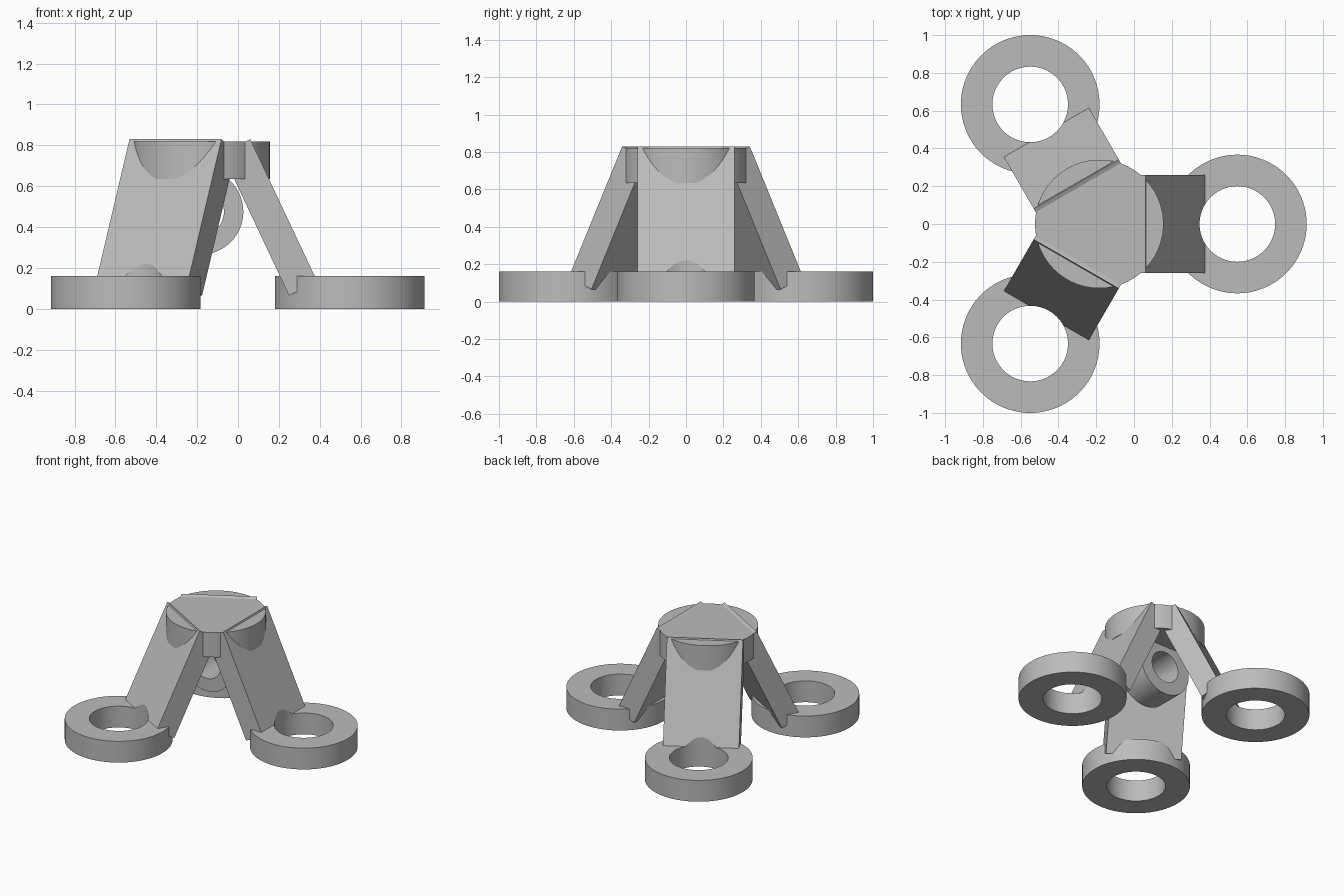
import bpy, bmesh, math
from mathutils import Matrix, Vector

if "Cube" in bpy.data.objects:
    bpy.data.objects.remove(bpy.data.objects["Cube"])

CX = -0.184          # hub axis
REACH = 0.731        # hub axis to foot centre
SEG = 96

gray = bpy.data.materials.new("plain gray")
gray.diffuse_color = (0.5, 0.5, 0.5, 1)
gray.use_nodes = True
gray.node_tree.nodes["Principled BSDF"].inputs["Base Color"].default_value = gray.diffuse_color


def make_object(name, bm, matrix=Matrix(), smooth=True):
    bmesh.ops.recalc_face_normals(bm, faces=bm.faces[:])
    mesh = bpy.data.meshes.new(name)
    bm.to_mesh(mesh)
    bm.free()
    mesh.transform(matrix)
    mesh.materials.append(gray)
    ob = bpy.data.objects.new(name, mesh)
    bpy.context.collection.objects.link(ob)
    if smooth:
        bpy.ops.object.select_all(action='DESELECT')
        ob.select_set(True)
        bpy.context.view_layer.objects.active = ob
        bpy.ops.object.shade_smooth_by_angle(angle=math.radians(30))
    return ob


def lathe(name, profile, matrix, closed=True):
    """Spin an (r, z) outline around the z axis."""
    bm = bmesh.new()
    rings = [[bm.verts.new((r * math.cos(a), r * math.sin(a), z)) for r, z in profile]
             for a in (math.tau * i / SEG for i in range(SEG))]
    n = len(profile)
    for i in range(SEG):
        a, b = rings[i], rings[(i + 1) % SEG]
        for j in range(n if closed else n - 1):
            k = (j + 1) % n
            bm.faces.new((a[j], b[j], b[k], a[k]))
    if not closed:
        bm.faces.new([r[0] for r in rings])
        bm.faces.new([r[-1] for r in rings])
    return make_object(name, bm, matrix)


def tube(name, outer, inner, z0, z1, matrix):
    return lathe(name, [(outer, z0), (outer, z1), (inner, z1), (inner, z0)], matrix)


# Round hub on top
hub_axis = Matrix.Translation((CX, 0, 0))
lathe("hub", [(0.34, 0.635), (0.34, 0.82)], hub_axis, closed=False)

# Eyelet hanging beneath the hub, with its hole along y
tube("hanging_eyelet", 0.21, 0.115, -0.11, 0.11,
     Matrix.Translation((CX, 0, 0.475)) @ Matrix.Rotation(math.radians(90), 4, 'X'))

# Three sloping legs, each ending in a ring foot
top = Vector((0.06 - CX, 0, 0.83))
end = Vector((0.389 - CX, 0, 0.131))
along = (end - top).normalized()
inward = Vector((along.z, 0, -along.x)) * 0.154
for i, label in enumerate(("right", "back", "front")):
    place = hub_axis @ Matrix.Rotation(math.tau * i / 3, 4, 'Z')
    foot = place @ Matrix.Translation((REACH, 0, 0))
    tube(label + "_foot_ring", 0.367, 0.2, 0, 0.16, foot)

    # Flat slab leg
    bm = bmesh.new()
    sides = [[bm.verts.new(p + Vector((0, y, 0)))
              for p in (top, end, end + inward, top + inward)] for y in (-0.26, 0.26)]
    for side in sides:
        bm.faces.new(side)
    for j in range(4):
        k = (j + 1) % 4
        bm.faces.new((sides[0][j], sides[0][k], sides[1][k], sides[1][j]))
    leg = make_object(label + "_leg", bm, place, smooth=False)

    # Bolt clearance cut through the leg
    cutter = lathe(label + "_hole_cutter", [(0.2, -0.3), (0.2, 1.2)], foot, closed=False)
    cutter.hide_render = True
    cutter.hide_viewport = True
    cut = leg.modifiers.new("bolt_clearance", 'BOOLEAN')
    cut.operation = 'DIFFERENCE'
    cut.solver = 'EXACT'
    cut.object = cutter
